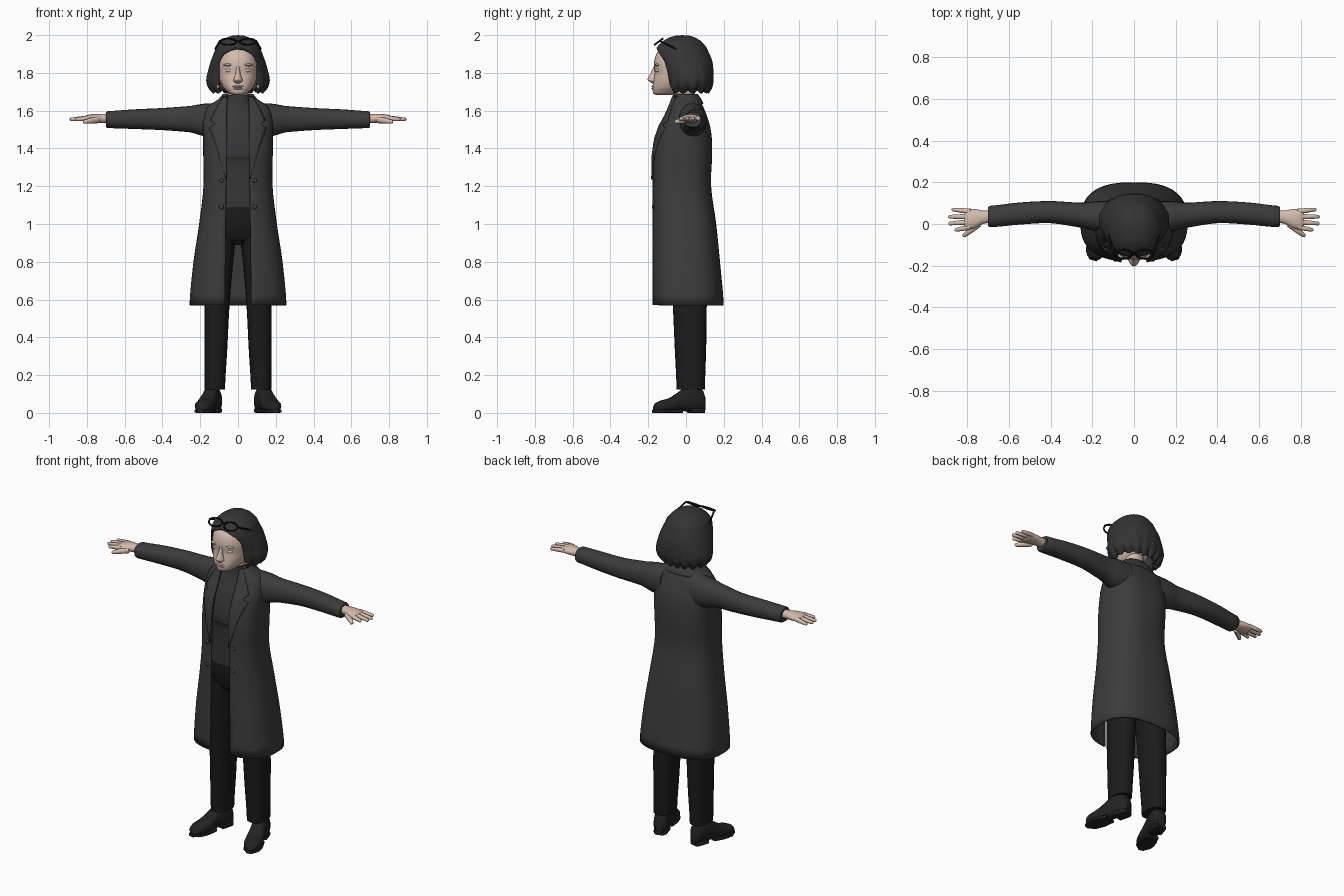
import bpy, bmesh, math
from mathutils import Vector, Matrix

if "Cube" in bpy.data.objects:
    bpy.data.objects.remove(bpy.data.objects["Cube"])


def material(name, rgb):
    m = bpy.data.materials.new(name)
    m.diffuse_color = (*rgb, 1)
    m.use_nodes = True
    m.node_tree.nodes["Principled BSDF"].inputs["Base Color"].default_value = m.diffuse_color
    return m


COAT = material("charcoal_wool", (0.045, 0.045, 0.046))
KNIT = material("dark_knit", (0.038, 0.038, 0.04))
PANTS = material("black_cloth", (0.011, 0.011, 0.012))
LEATHER = material("black_leather", (0.016, 0.016, 0.017))
HAIR = material("dark_hair", (0.034, 0.034, 0.035))
SKIN = material("skin", (0.66, 0.50, 0.42))
FRAME = material("black_frame", (0.006, 0.006, 0.006))


def finish(name, bm, mat, mirror=False, thick=0, angle=45):
    bmesh.ops.recalc_face_normals(bm, faces=bm.faces)
    me = bpy.data.meshes.new(name)
    bm.to_mesh(me)
    bm.free()
    me.materials.append(mat)
    ob = bpy.data.objects.new(name, me)
    bpy.context.collection.objects.link(ob)
    bpy.ops.object.select_all(action='DESELECT')
    ob.select_set(True)
    bpy.context.view_layer.objects.active = ob
    bpy.ops.object.shade_smooth_by_angle(angle=math.radians(angle))
    if thick:
        s = ob.modifiers.new("thickness", 'SOLIDIFY')
        s.thickness, s.offset = thick, -1
    if mirror:
        ob.modifiers.new("mirror", 'MIRROR').use_mirror_merge = False
    return ob


def smooth_rows(rows, steps):
    """Catmull-Rom through section rows (t, centre, half width, low, high, gap)."""
    out = []
    for i in range(len(rows) - 1):
        a, b, c, d = (rows[max(0, min(len(rows) - 1, i + k))] for k in (-1, 0, 1, 2))
        for s in range(steps):
            u = s / steps
            row = [0.5 * (2*q + (r-p)*u + (2*p-5*q+4*r-v)*u*u + (3*q-p-3*r+v)*u**3)
                   for p, q, r, v in zip(a, b, c, d)]
            row[0] = b[0] + (c[0] - b[0]) * u
            row[2], row[5] = max(row[2], 1e-5), max(row[5], 0)
            out.append(row)
    return out + [list(rows[-1])]


def loft(name, rows, mat, place=lambda u, v, t: (u, v, t), n=32, e=2.2, steps=4,
         cap=True, **kw):
    rows = [r if len(r) == 6 else (*r, 0) for r in rows]
    bm = bmesh.new()
    prev = None
    for t, c, w, lo, hi, gap in smooth_rows(rows, steps):
        a0 = math.asin(min(1, (gap / w)) ** (e / 2))
        ring = []
        for i in range(n + 1):
            a = a0 + (2 * math.pi - 2 * a0) * i / n
            su, co = math.sin(a), math.cos(a)
            u = c + w * math.copysign(abs(su) ** (2 / e), su)
            v = (lo + hi) / 2 - (hi - lo) / 2 * math.copysign(abs(co) ** (2 / e), co)
            ring.append(bm.verts.new(place(u, v, t)))
        if prev:
            for i in range(n):
                bm.faces.new((prev[i], prev[i+1], ring[i+1], ring[i]))
        prev = ring
    bmesh.ops.remove_doubles(bm, verts=bm.verts, dist=1e-4)
    if cap:
        bmesh.ops.holes_fill(bm, edges=[x for x in bm.edges if x.is_boundary], sides=0)
    return finish(name, bm, mat, **kw)


def limb(name, p0, p1, r0, r1, mat, mirror=True):
    """Round-ended tapered rod."""
    p0, p1 = Vector(p0), Vector(p1)
    d = p1 - p0
    q = d.to_track_quat('Z', 'Y')
    L = d.length
    rows = [(0, 0, r0*.3, -r0*.3, r0*.3), (r0*.4, 0, r0, -r0, r0),
            (L - r1*.7, 0, r1, -r1, r1), (L, 0, r1*.3, -r1*.3, r1*.3)]
    return loft(name, rows, mat, lambda u, v, t: p0 + q @ Vector((u, v, t)),
                n=10, e=2, steps=2, mirror=mirror)


def ball(name, loc, size, mat, mirror=False):
    bm = bmesh.new()
    bmesh.ops.create_uvsphere(bm, u_segments=16, v_segments=10, radius=1,
                              matrix=Matrix.Translation(loc) @ Matrix.Diagonal((*size, 1)))
    return finish(name, bm, mat, mirror=mirror)


# Long open coat
coat_rows = [(.57, 0, .257, -.18, .20, .07), (.8, 0, .236, -.18, .18, .068),
             (1.0, 0, .206, -.18, .16, .066), (1.2, 0, .183, -.18, .133, .063),
             (1.36, 0, .184, -.178, .138, .062), (1.45, 0, .185, -.165, .137, .062),
             (1.52, 0, .187, -.14, .127, .063), (1.58, 0, .18, -.107, .108, .064),
             (1.62, 0, .162, -.09, .092, .064), (1.65, 0, .12, -.08, .075, .06),
             (1.675, 0, .085, -.075, .062, .058)]
COAT_E = 2.6
loft("coat", coat_rows, COAT, n=56, e=COAT_E, cap=False, thick=.012)


def coat_front(x, z):
    for a, b in zip(coat_rows, coat_rows[1:]):
        if z <= b[0]:
            break
    k = min(1, (z - a[0]) / (b[0] - a[0]))
    w, lo, hi = (a[i] + (b[i] - a[i]) * k for i in (2, 3, 4))
    return (lo+hi)/2 - (hi-lo)/2 * (1 - min(.97, x / w) ** COAT_E) ** (1 / COAT_E)


# Notched lapels, laid on the coat front
lapel = [(1.235, .06, .064), (1.4, .06, .112), (1.51, .06, .152), (1.528, .06, .12),
         (1.55, .06, .146), (1.6, .06, .122), (1.64, .06, .10), (1.672, .058, .08)]
bm = bmesh.new()
prev = None
for i, (a, b) in enumerate(zip(lapel, lapel[1:])):
    for s in range(4 if i < len(lapel) - 2 else 5):
        z, x0, x1 = (p + (q - p) * s / 4 for p, q in zip(a, b))
        ring = []
        for k in range(6):
            x = x0 + (x1 - x0) * k / 5
            ring.append(bm.verts.new((x, coat_front(x, z) - .008, z)))
        if prev:
            for k in range(5):
                bm.faces.new((prev[k], prev[k+1], ring[k+1], ring[k]))
        prev = ring
finish("lapel", bm, COAT, mirror=True, thick=.009)

# Collar folded round the back of the neck
loft("collar", [(1.635, 0, .125, -.075, .092, .10), (1.66, 0, .104, -.075, .082, .08),
                (1.688, 0, .082, -.07, .064, .062)], COAT, cap=False, thick=.012)
for z in (1.23, 1.09):
    ball("button", (.088, coat_front(.088, z) - .002, z), (.012, .006, .012), COAT, True)

# Sleeves
loft("sleeve", [(.10, .035, .075, 1.46, 1.64), (.18, .037, .072, 1.465, 1.637),
                (.25, .042, .06, 1.485, 1.625), (.4, .057, .053, 1.497, 1.614),
                (.55, .05, .053, 1.503, 1.607), (.69, .036, .051, 1.508, 1.597),
                (.70, .036, .046, 1.513, 1.592)],
     COAT, lambda u, v, t: (t, u, v), n=24, mirror=True)

# Hands
loft("palm", [(.68, .035, .030, 1.533, 1.583), (.72, .033, .031, 1.535, 1.583),
              (.75, .028, .042, 1.537, 1.583), (.785, .023, .05, 1.54, 1.58),
              (.81, .022, .045, 1.545, 1.573), (.815, .022, .03, 1.55, 1.568)],
     SKIN, lambda u, v, t: (t, u, v), n=16, steps=2, mirror=True)
for y0, x1, y1 in ((.06, .875, .07), (.035, .892, .035), (.01, .89, .002), (-.013, .86, -.03)):
    limb("finger", (.78, y0, 1.562), (x1, y1, 1.553), .0135, .009, SKIN)
limb("thumb", (.74, .005, 1.552), (.82, -.06, 1.54), .018, .010, SKIN)

# Sweater with high neck
loft("sweater", [(1.085, 0, .15, -.128, .10), (1.2, 0, .145, -.13, .10), (1.34, 0, .15, -.138, .11),
                 (1.36, 0, .15, -.147, .11), (1.45, 0, .15, -.14, .11), (1.53, 0, .14, -.118, .10),
                 (1.59, 0, .11, -.09, .08), (1.63, 0, .075, -.075, .06), (1.682, 0, .066, -.07, .05)],
     KNIT, n=32, e=2.5)

# Trousers
loft("hips", [(.89, 0, .08, -.05, .07), (.92, 0, .135, -.085, .105), (1.0, 0, .155, -.11, .115),
              (1.10, 0, .142, -.115, .10)], PANTS, e=2.5)
loft("trouser_leg", [(.125, .123, .054, -.05, .10), (.35, .117, .061, -.06, .107),
                     (.57, .111, .066, -.07, .11), (.8, .095, .069, -.085, .115),
                     (.95, .082, .072, -.09, .11)], PANTS, n=24, e=2.4, mirror=True)

# Shoes turned outward
turn = Matrix.Translation((.115, .098, 0)) @ Matrix.Rotation(math.radians(17), 4, 'Z')


def shoe_place(u, v, t):
    return turn @ Vector((u, -t, v))


loft("shoe", [(0, 0, .022, .008, .09), (.012, 0, .036, .005, .12), (.05, 0, .043, .005, .14),
              (.10, 0, .043, .008, .14), (.14, 0, .045, .01, .112), (.19, 0, .05, .006, .08),
              (.24, 0, .046, .005, .066), (.27, 0, .032, .006, .052), (.282, 0, .012, .01, .035)],
     LEATHER, shoe_place, n=24, e=2.4, mirror=True)
loft("heel", [(.005, 0, .028, 0, .025), (.02, 0, .038, 0, .025), (.085, 0, .04, 0, .025)],
     LEATHER, shoe_place, n=24, e=5, steps=2, mirror=True)
loft("sole", [(.13, 0, .04, 0, .02), (.19, 0, .05, 0, .018), (.25, 0, .045, 0, .018),
              (.284, 0, .018, 0, .018)], LEATHER, shoe_place, n=24, e=5, mirror=True)

# Neck and head
loft("neck", [(1.62, 0, .055, -.06, .045), (1.76, 0, .055, -.065, .05)], SKIN, n=20, steps=1)
loft("head", [(1.682, 0, .03, -.16, -.05), (1.692, 0, .05, -.174, -.02), (1.72, 0, .077, -.177, .03),
              (1.76, 0, .097, -.172, .07), (1.80, 0, .105, -.166, .09), (1.85, 0, .108, -.17, .10),
              (1.90, 0, .10, -.157, .10), (1.94, 0, .08, -.125, .08), (1.97, 0, .05, -.08, .05)],
     SKIN, n=36, e=2.3)
loft("nose", [(1.744, 0, .014, -.18, -.14), (1.758, 0, .025, -.198, -.14), (1.768, 0, .022, -.203, -.14),
              (1.795, 0, .013, -.189, -.14), (1.835, 0, .009, -.172, -.14)], SKIN, n=16, e=2)
ball("upper_lip", (0, -.171, 1.728), (.03, .011, .006), SKIN)
ball("lower_lip", (0, -.171, 1.717), (.026, .011, .006), SKIN)
ball("eyelid", (.043, -.148, 1.813), (.024, .014, .011), SKIN, True)
ball("brow_ridge", (.045, -.150, 1.842), (.032, .017, .008), SKIN, True)
ball("ear", (.104, -.055, 1.77), (.012, .022, .036), SKIN, True)
ball("earring", (.106, -.075, 1.73), (.008, .008, .012), SKIN, True)


# Bobbed hair with wavy ends
def hair_place(u, v, t):
    low = max(0, min(1, (1.86 - t) / .15))
    wave = abs(math.sin(8 * math.atan2(u, v - .01)))
    k = 1 - .035 * low * (1 - wave)
    return (u * k, .01 + (v - .01) * k, t + .018 * low ** 3 * (1 - wave))


loft("hair", [(1.69, 0, .135, -.10, .122, .10), (1.72, 0, .16, -.112, .14, .105),
              (1.76, 0, .17, -.118, .147, .105), (1.81, 0, .16, -.13, .146, .104),
              (1.86, 0, .145, -.15, .14, .10), (1.90, 0, .13, -.164, .125, .078),
              (1.925, 0, .12, -.16, .113, .04), (1.94, 0, .112, -.15, .104, 0),
              (1.97, 0, .085, -.12, .078, 0), (1.988, 0, .057, -.088, .048, 0),
              (1.997, 0, .03, -.055, .018, 0), (2.0, 0, 1e-5, -.02, -.02, 0)],
     HAIR, hair_place, n=96, e=2.1, cap=False, thick=.03, angle=60)

# Glasses pushed up on the head
bm = bmesh.new()
tilt = Matrix.Translation((.052, -.145, 1.965)) @ Matrix.Rotation(math.radians(37), 4, 'X')
grid = []
for i in range(24):
    a = 2 * math.pi * i / 24
    grid.append([bm.verts.new(tilt @ Vector((
        math.cos(a) * (.042 + .005 * math.cos(b)), math.sin(a) * (.027 + .005 * math.cos(b)),
        .005 * math.sin(b)))) for b in (2 * math.pi * j / 8 for j in range(8))])
for i in range(24):
    for j in range(8):
        p, q = grid[i], grid[(i + 1) % 24]
        bm.faces.new((p[j], q[j], q[(j+1) % 8], p[(j+1) % 8]))
finish("glasses_rim", bm, FRAME, mirror=True)
limb("glasses_bridge", (-.014, -.14, 1.969), (.014, -.14, 1.969), .005, .005, FRAME, False)
limb("glasses_temple", (.096, -.14, 1.97), (.122, -.05, 1.925), .005, .004, FRAME)
